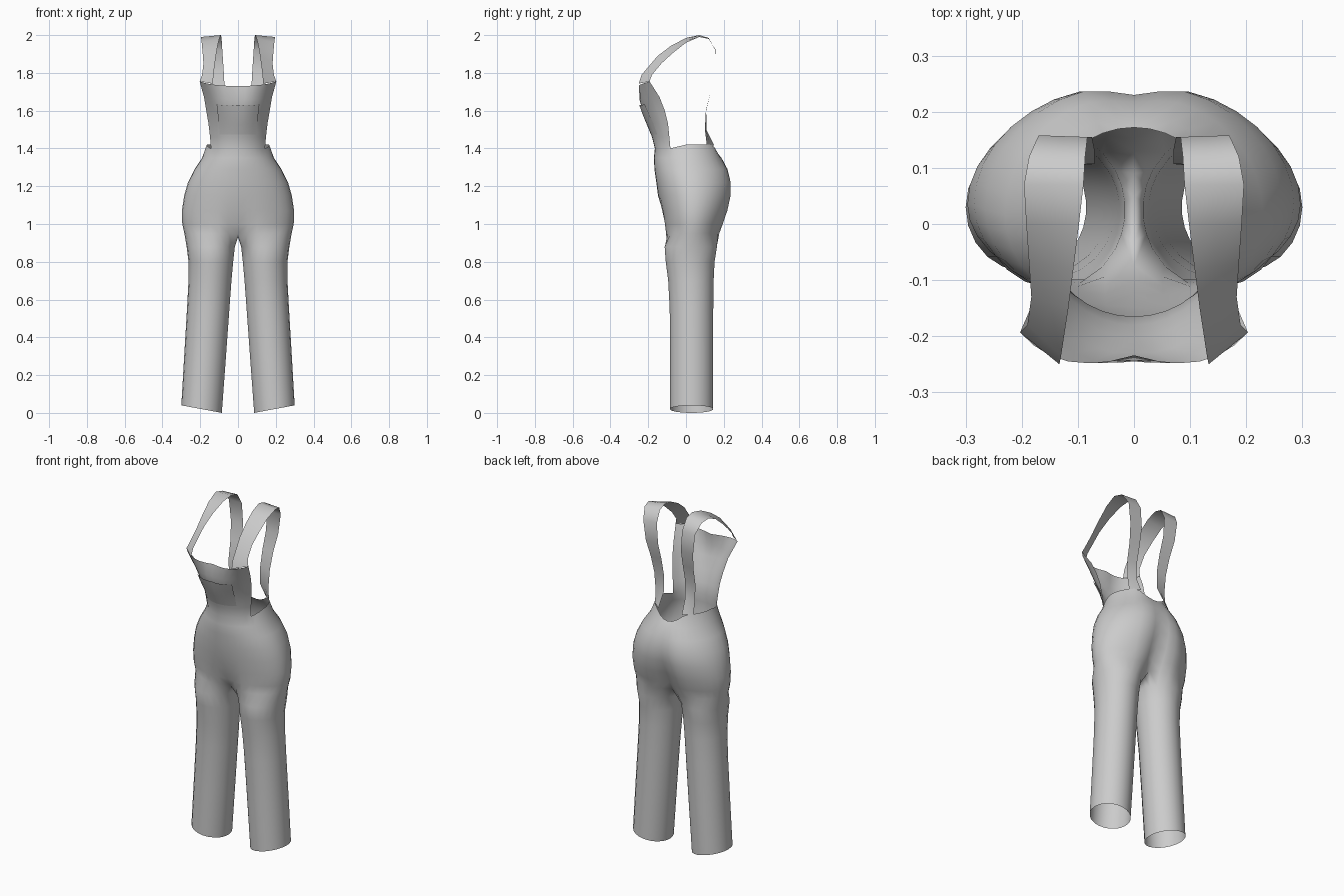
import bpy, bmesh, math
from math import sin, cos, radians, pi, exp

if "Cube" in bpy.data.objects:
    bpy.data.objects.remove(bpy.data.objects["Cube"])

cloth = bpy.data.materials.new("grey_cloth")
cloth.diffuse_color = (0.6, 0.6, 0.6, 1)
cloth.use_nodes = True
cloth.node_tree.nodes["Principled BSDF"].inputs["Base Color"].default_value = cloth.diffuse_color

M, INNER = 18, 4          # columns round the outside, columns inside the leg
BIB = 6                   # waist columns carried up into the bib


def lerp(a, b, f):
    return a + (b - a) * f


def finish(bm, name):
    """Turn one half into a smooth mirrored object."""
    bmesh.ops.recalc_face_normals(bm, faces=bm.faces)
    me = bpy.data.meshes.new(name)
    bm.to_mesh(me)
    bm.free()
    me.materials.append(cloth)
    ob = bpy.data.objects.new(name, me)
    bpy.context.collection.objects.link(ob)
    for p in me.polygons:
        p.use_smooth = True
    mod = ob.modifiers.new("mirror", 'MIRROR')
    mod.use_clip = True
    mod.merge_threshold = 0.0005
    return ob


def bridge(bm, a, b, closed=False):
    n = len(a)
    for i in range(n if closed else n - 1):
        k = (i + 1) % n
        bm.faces.new((a[i], a[k], b[k], b[i]))


# Leg rings: z, inner x, outer x, front y, back y
LEG = [(0.02, .085, .300, -.085, .145), (.30, .063, .285, -.085, .145),
       (.55, .045, .270, -.087, .145), (.70, .034, .262, -.095, .147),
       (.80, .025, .262, -.108, .152), (.88, .016, .272, -.114, .165)]
# Hip rings: z, half width, front y, back y, front crease, back crease
HIP = [(.95, .284, -.118, .190, .045, .060), (1.0, .295, -.122, .208, .02, .055),
       (1.07, .297, -.132, .233, .008, .045), (1.15, .285, -.148, .251, 0, .030),
       (1.22, .265, -.157, .252, 0, .022), (1.29, .230, -.167, .232, 0, .014),
       (1.35, .190, -.170, .195, 0, .007), (1.41, .165, -.165, .172, 0, 0)]
# Bib rows: z, centre y, edge x, edge y
ROWS = [(1.40, -.165, .143, -.0825), (1.46, -.180, .148, -.088),
        (1.53, -.203, .156, -.095), (1.60, -.229, .168, -.112),
        (1.66, -.243, .180, -.140), (1.73, -.234, .203, -.193)]


def waist_z(t):
    if t <= -30:
        return 1.40
    if t <= 0:
        return lerp(1.40, 1.42, (t + 30) / 30)
    return 1.42 if t <= 55 else 1.42 - .052 * sin(radians((t - 55) / 35 * 90))


def bib_point(s, z, out=0.0):
    """Point on the bib: s runs from the centre line (0) to the side edge (1)."""
    i = max(k for k in range(len(ROWS) - 1) if ROWS[k][0] <= z)
    a, b = ROWS[i], ROWS[i + 1]
    f = (z - a[0]) / (b[0] - a[0])
    yc, ex, ey = (lerp(a[k], b[k], f) for k in (1, 2, 3))
    top = max(0, (z - 1.53) / .2)
    ang = radians(60) * s
    x = ex * sin(ang) / sin(radians(60))
    y = yc + (ey - yc) * (1 - cos(ang)) * 2 - .022 * top * sin(pi * s) - out
    return x, y, z + .025 * s * s * max(0, (z - 1.6) / .13)


# Trousers and bib
bm = bmesh.new()
prev = None
for n, (z, xi, xo, yf, yb) in enumerate(LEG):
    ring = []
    for j in range(M + 1 + INNER):
        t = -150 + 300 * j / M if j <= M else 150 + 60 * (j - M) / (INNER + 1)
        c, s = cos(radians(t)), sin(radians(t))
        ring.append(bm.verts.new(((xi + xo) / 2 + (xo - xi) / 2 * c,
                                  (yf + yb) / 2 + (yb - yf) / 2 * s,
                                  z + (.02 * c if n == 0 else 0))))
    if prev:
        bridge(bm, prev, ring, True)
    prev = ring

for n, (z, w, yf, yb, df, db) in enumerate(HIP):
    ring = []
    yc = lerp(.035, 0, min(1, max(0, (z - 1.15) / .26)))
    for j in range(M + 1):
        t = -90 + 180 * j / M
        x, s = w * cos(radians(t)), sin(radians(t))
        if j in (0, M):
            x = 0
        crease = exp(-(x / .06) ** 2)
        y = yc + (yc - yf) * s + df * crease if s < 0 else yc + (yb - yc) * s - db * crease
        ring.append(bm.verts.new((x, y, waist_z(t) if n == len(HIP) - 1 else z)))
    if n == 0:
        # crotch seam joins the two legs along the centre line
        y0, y1 = ring[M].co.y, ring[0].co.y
        seam = [bm.verts.new((0, lerp(y0, y1, i / (INNER + 1)), .93))
                for i in range(1, INNER + 1)]
        bridge(bm, prev, ring + seam, True)
    else:
        bridge(bm, prev, ring)
    prev = ring

prev = prev[:BIB + 1]
for row in ROWS[1:]:
    ring = [bm.verts.new(bib_point(j / BIB, row[0] - 1e-6)) for j in range(BIB + 1)]
    bridge(bm, prev, ring)
    prev = ring
finish(bm, "trousers_and_bib")

# Chest pocket, a thin patch over the bib
bm = bmesh.new()
prev = None
for z, out in ((1.475, .001), (1.53, .006), (1.58, .008), (1.63, .009)):
    ring = [bm.verts.new(bib_point(.57 * j / 4, z, out)) for j in range(5)]
    if prev:
        bridge(bm, prev, ring)
    prev = ring
finish(bm, "chest_pocket")

# Shoulder straps: inner edge x, y, z then outer edge x, y, z
STRAP = [(.133, -.250, 1.743, .203, -.193, 1.755), (.130, -.235, 1.79, .190, -.180, 1.79),
         (.117, -.150, 1.89, .183, -.130, 1.85), (.108, -.080, 1.943, .187, -.070, 1.905),
         (.098, .000, 1.985, .192, .000, 1.96), (.090, .070, 2.00, .196, .070, 1.99),
         (.087, .120, 1.985, .187, .120, 1.98), (.083, .155, 1.92, .170, .158, 1.92),
         (.075, .155, 1.80, .155, .155, 1.80), (.070, .130, 1.70, .140, .130, 1.70),
         (.070, .107, 1.60, .135, .105, 1.60), (.070, .108, 1.50, .130, .100, 1.50),
         (.077, .150, 1.415, .126, .110, 1.42)]
bm = bmesh.new()
prev = None
for p in STRAP:
    ring = [bm.verts.new([lerp(p[k], p[k + 3], f) for k in range(3)]) for f in (0, .5, 1)]
    if prev:
        bridge(bm, prev, ring)
    prev = ring
finish(bm, "shoulder_straps")
